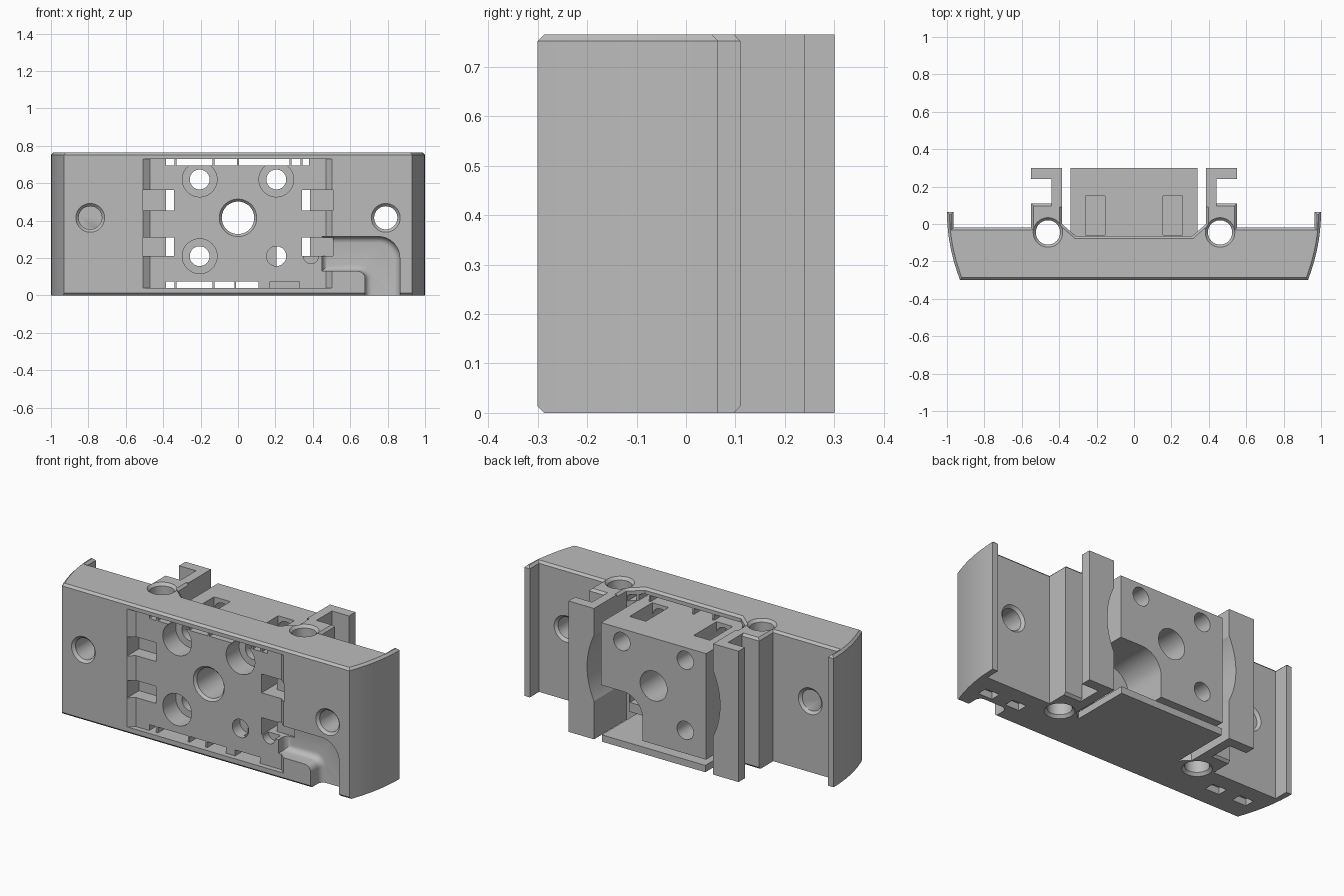
import bpy, bmesh, math
from mathutils import Matrix

if "Cube" in bpy.data.objects:
    bpy.data.objects.remove(bpy.data.objects["Cube"], do_unlink=True)

grey = bpy.data.materials.new("plain grey")
grey.use_nodes = True
grey.diffuse_color = (0.5, 0.5, 0.5, 1)
grey.node_tree.nodes["Principled BSDF"].inputs["Base Color"].default_value = (0.5, 0.5, 0.5, 1)

H = 0.765     # overall height
MID = 0.415   # height of the main hole row


def finish(name, bm):
    bmesh.ops.recalc_face_normals(bm, faces=bm.faces[:])
    mesh = bpy.data.meshes.new(name)
    bm.to_mesh(mesh)
    bm.free()
    mesh.materials.append(grey)
    ob = bpy.data.objects.new(name, mesh)
    bpy.context.collection.objects.link(ob)
    return ob


def prism(name, pts, lo, hi, axis="z", bevel=None, width=0.013, segments=1):
    """Extrude a profile along z (xy profile) or y (xz profile)."""
    bm = bmesh.new()
    place = (lambda p, t: (p[0], p[1], t)) if axis == "z" else (lambda p, t: (p[0], t, p[1]))
    low = [bm.verts.new(place(p, lo)) for p in pts]
    high = [bm.verts.new(place(p, hi)) for p in pts]
    bm.faces.new(low)
    bm.faces.new(high)
    for i in range(len(pts)):
        j = (i + 1) % len(pts)
        bm.faces.new((low[i], low[j], high[j], high[i]))
    bmesh.ops.recalc_face_normals(bm, faces=bm.faces[:])
    if bevel:
        edges = [e for e in bm.edges if bevel(e.verts[0].co, e.verts[1].co)]
        bmesh.ops.bevel(bm, geom=edges, offset=width, segments=segments,
                        profile=0.5, affect="EDGES")
    return finish(name, bm)


def box(name, x, y, z):
    return prism(name, [(x[0], y[0]), (x[1], y[0]), (x[1], y[1]), (x[0], y[1])], *z)


def rod(x, other, lo, hi, r1, r2=None, axis="y", sides=40):
    """Round cutter along y at (x, z) or along z at (x, y)."""
    bm = bmesh.new()
    bmesh.ops.create_cone(bm, cap_ends=True, segments=sides, radius1=r1,
                          radius2=r1 if r2 is None else r2, depth=hi - lo)
    mid = (lo + hi) / 2
    if axis == "y":
        m = Matrix.Translation((x, mid, other)) @ Matrix.Rotation(-math.pi / 2, 4, "X")
    else:
        m = Matrix.Translation((x, other, mid))
    bmesh.ops.transform(bm, matrix=m, verts=bm.verts[:])
    return finish("cutter", bm)


def arc(cx, cy, r, a, b, n=10):
    steps = [math.radians(a + (b - a) * i / n) for i in range(n + 1)]
    return [(cx + r * math.cos(t), cy + r * math.sin(t)) for t in steps]


def cut(targets, cutter):
    cutter.hide_render = True
    for ob in targets:
        mod = ob.modifiers.new("cut", "BOOLEAN")
        mod.operation = "DIFFERENCE"
        mod.solver = "EXACT"
        mod.object = cutter
        bpy.context.view_layer.objects.active = ob
        bpy.ops.object.modifier_apply(modifier=mod.name)
    bpy.data.objects.remove(cutter, do_unlink=True)


# Main body with curved ends, back lips and the two columns
curve = [(1 - 0.07 * (1 - i / 10) ** 2, -0.3 + 0.365 * i / 10) for i in range(11)]
half = curve + [(0.965, 0.065), (0.965, -0.02), (0.55, -0.02), (0.55, 0.11),
                (0.385, 0.11), (0.385, 0.0), (0.31, -0.065)]
outline = half + [(-x, y) for x, y in reversed(half)]


def body_edge(a, b):
    top = min(a.z, b.z) > H - 0.001
    low = max(a.z, b.z) < 0.001
    return top or (low and (max(a.y, b.y) < -0.29 or min(a.y, b.y) > 0.1))


body = prism("body", outline, 0, H, bevel=body_edge)

# Centre block, bottom slab and the rear rails
block = box("centre_block", (-0.34, 0.34), (-0.07, 0.3), (0.075, 0.695))
slab = box("bottom_slab", (-0.335, 0.335), (-0.07, 0.3), (0, 0.04))
rails = []
for side, s in (("left", 1), ("right", -1)):
    pts = [(0.385, 0.09), (0.44, 0.09), (0.44, 0.24), (0.55, 0.24), (0.55, 0.3), (0.385, 0.3)]
    rails.append(prism(side + "_rail", [(s * x, y) for x, y in pts], 0, H))

# Shallow front recess with sloping sides
cut([body], prism("cutter", [(-0.52, -0.31), (0.515, -0.31), (0.47, -0.27), (-0.47, -0.27)],
                  0.04, 0.73))

# Ribbed slots along the top and bottom of the recess
top_slots = [(-0.385, -0.34), (-0.33, -0.135), (-0.125, -0.005), (0.005, 0.275),
             (0.285, 0.335), (0.345, 0.38)]
low_slots = [(-0.385, -0.34), (-0.33, -0.135), (-0.125, -0.02), (-0.01, 0.11)]
for slots, z in ((top_slots, (0.695, 0.73)), (low_slots, (0.04, 0.075))):
    for x in slots:
        cut([body], box("cutter", x, (-0.29, 0.02), z))
cut([body], box("cutter", (0.17, 0.33), (-0.29, -0.2), (0.04, 0.075)))

# Side notches that open into the gaps beside the block
for s in (1, -1):
    for z in ((0.455, 0.565), (0.21, 0.31)):
        cut([body], box("cutter", sorted((s * 0.342, s * 0.507)), (-0.31, -0.19), z))
        cut([body], box("cutter", sorted((s * 0.342, s * 0.384)), (-0.25, 0.05), z))

# Rounded cable channel in the lower front corner
path = ([(0.45, 0.315)] + arc(0.75, 0.2, 0.115, 90, 0) + [(0.865, -0.03), (0.68, -0.03)]
        + arc(0.64, 0.09, 0.04, 0, 90, 6) + [(0.45, 0.13)])
cut([body], prism("cutter", path, -0.31, -0.2, "y", width=0.035, segments=5,
                  bevel=lambda a, b: min(a.y, b.y) > -0.21))
cut([body], rod(0.39, 0.21, -0.29, -0.22, 0.04))

# Screw holes through body and block
core = [body, block]
cut(core, rod(0, MID, -0.31, 0.31, 0.087))
cut([body], rod(0, MID, -0.272, -0.255, 0.102, 0.087))
for x, z in ((-0.205, 0.62), (0.205, 0.62), (-0.205, 0.21)):
    cut(core, rod(x, z, -0.31, 0.31, 0.053))
    cut(core, rod(x, z, -0.31, -0.15, 0.093))
cut(core, rod(0.205, 0.21, -0.31, -0.2, 0.053))

# Nut pockets in the top of the block
for s in (1, -1):
    cut([block], box("cutter", sorted((s * 0.155, s * 0.26)), (-0.06, 0.15), (0.56, 0.72)))

# Rear cable opening in the block
door = [(0.36, 0.05), (0.36, 0.33)] + arc(0.2, 0.2, 0.13, 90, 180) + [(0.07, 0.05)]
cut([block], prism("cutter", door, 0.04, 0.32, "y"))
cut(core, box("cutter", (0.205, 0.335), (-0.24, 0.1), (0.13, 0.29)))

# Round relief on the inner faces of the rails and columns
cut(rails + [body], rod(0, MID, 0.02, 0.32, 0.43, sides=96))

for s in (1, -1):
    # Mounting holes with chamfers
    cut([body], rod(s * 0.79, MID, -0.32, 0.0, 0.062))
    cut([body], rod(s * 0.79, MID, -0.301, -0.285, 0.078, 0.062))
    cut([body], rod(s * 0.79, MID, -0.035, -0.019, 0.062, 0.078))
    # Vertical holes through the columns
    x = s * 0.46
    cut([body], rod(x, -0.045, -0.02, H + 0.02, 0.065, axis="z"))
    cut([body], rod(x, -0.045, H - 0.016, H + 0.001, 0.065, 0.08, axis="z"))
    cut([body], rod(x, -0.045, -0.001, 0.016, 0.08, 0.065, axis="z"))
    # Small pockets underneath
    for px in (0.67, 0.85):
        cut([body], box("cutter", sorted((s * px - 0.045, s * px + 0.045)),
                        (-0.175, -0.115), (-0.02, 0.04)))

# Smooth the round walls and keep the edges crisp
bpy.ops.object.select_all(action="DESELECT")
for ob in [body, block, slab] + rails:
    ob.select_set(True)
bpy.context.view_layer.objects.active = body
bpy.ops.object.shade_smooth_by_angle(angle=math.radians(25))
